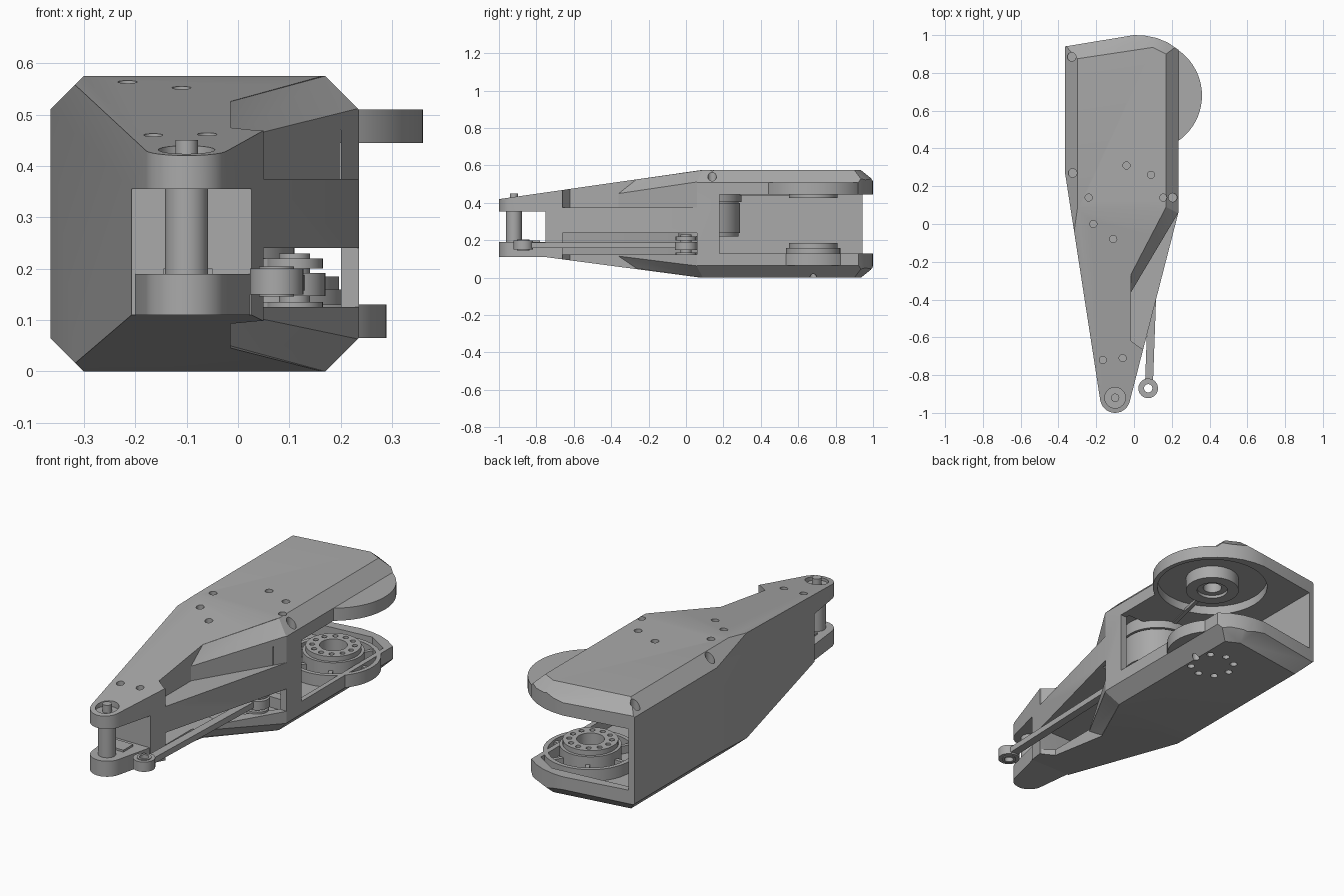
import bpy, bmesh, math
from mathutils import Vector

cube = bpy.data.objects.get("Cube")
if cube:
    bpy.data.objects.remove(cube, do_unlink=True)

grey = bpy.data.materials.new("metal grey")
grey.use_nodes = True
grey.diffuse_color = (0.4, 0.4, 0.4, 1)
grey.node_tree.nodes["Principled BSDF"].inputs["Base Color"].default_value = (0.4, 0.4, 0.4, 1)

HUB = (0.067, 0.68)
MOTOR = (-0.05, 0.12)
TIP = (-0.1, -0.92)
ROD_END = (0.075, -0.87)
CRANK = (0.11, 0.0)


def finish(name, bm, coll=None):
    bmesh.ops.recalc_face_normals(bm, faces=bm.faces)
    mesh = bpy.data.meshes.new(name)
    bm.to_mesh(mesh)
    bm.free()
    mesh.materials.append(grey)
    ob = bpy.data.objects.new(name, mesh)
    (coll or bpy.context.scene.collection).objects.link(ob)
    return ob


def hull_bm(points):
    bm = bmesh.new()
    for p in points:
        bm.verts.new(p)
    res = bmesh.ops.convex_hull(bm, input=bm.verts)
    junk = [v for v in set(res["geom_interior"] + res["geom_unused"]) if isinstance(v, bmesh.types.BMVert)]
    bmesh.ops.delete(bm, geom=junk, context="VERTS")
    bmesh.ops.dissolve_limit(bm, angle_limit=0.002, verts=bm.verts, edges=bm.edges)
    return bm


def hull(name, points, coll=None):
    return finish(name, hull_bm(points), coll)


def levels(plan, z0, z1):
    return [(x, y, z) for x, y in plan for z in (z0, z1)]


def prism(name, plan, z0, z1, coll=None):
    return hull(name, levels(plan, z0, z1), coll)


def box(name, x0, x1, y0, y1, z0, z1, coll=None):
    return prism(name, [(x0, y0), (x1, y0), (x1, y1), (x0, y1)], z0, z1, coll)


def circle(c, r, n=32):
    return [(c[0] + r * math.cos(math.tau * i / n), c[1] + r * math.sin(math.tau * i / n)) for i in range(n)]


def disc(name, c, r, z0, z1, coll=None, n=40):
    return prism(name, circle(c, r, n), z0, z1, coll)


def tube(name, c, ro, ri, z0, z1, n=48):
    bm = bmesh.new()
    rings = [[bm.verts.new((x, y, z)) for x, y in circle(c, r, n)]
             for r, z in ((ro, z0), (ro, z1), (ri, z1), (ri, z0))]
    for a, b in zip(rings, rings[1:] + rings[:1]):
        for i in range(n):
            j = (i + 1) % n
            bm.faces.new((a[i], a[j], b[j], b[i]))
    return finish(name, bm)


def bar(name, p, q, width, z0, z1, coll=None):
    p, q = Vector(p), Vector(q)
    side = (q - p).orthogonal().normalized() * width / 2
    return prism(name, [p + side, p - side, q - side, q + side], z0, z1, coll)


def carve(ob, cutters):
    """Subtract every cutter in the collection, then drop the cutters."""
    mod = ob.modifiers.new("carve", "BOOLEAN")
    mod.operand_type, mod.collection, mod.solver = "COLLECTION", cutters, "EXACT"
    deps = bpy.context.evaluated_depsgraph_get()
    mesh = bpy.data.meshes.new_from_object(ob.evaluated_get(deps))
    ob.modifiers.clear()
    ob.data = mesh
    for c in list(cutters.objects):
        bpy.data.objects.remove(c, do_unlink=True)
    bpy.data.collections.remove(cutters)


def cutter_group(name):
    coll = bpy.data.collections.new(name)
    coll.hide_render = True
    bpy.context.scene.collection.children.link(coll)
    return coll


# Housing block: plan outline extruded, then sloped and chamfered by planes
outline = circle(TIP, 0.08) + [(-0.365, 0.27), (-0.365, 0.94), (0, 1), (0.06, 0.997), (0.12, 0.985),
                               (0.18, 0.96), (0.235, 0.922), (0.235, 0.06)]
bm = hull_bm(levels(outline, 0, 0.575))
planes = [((0, 0.08, 0.575), (0, -0.1435, 1)), ((0, 0.08, 0), (0, -0.1325, -1))]
for top, s in ((0.575, 1), (0, -1)):
    planes += [((-0.3, 0, top), (-1, 0, s)), ((0.17, 0, top), (1, 0, s)),
               ((0, 0.92, top), (-0.12, 0.8, s)), ((0.17, 0.9, top), (0.4, 0.8, s))]
for co, no in planes:
    bmesh.ops.bisect_plane(bm, geom=bm.verts[:] + bm.edges[:] + bm.faces[:], plane_co=co,
                           plane_no=no, clear_outer=True)
    bmesh.ops.holes_fill(bm, edges=[e for e in bm.edges if e.is_boundary], sides=0)
housing = finish("housing", bm)

cut = cutter_group("housing_cutters")
# Side notches above and below the ledge, with their diagonal chamfers
notch = [(-0.015, -0.36), (0.235, 0.06), (0.5, 0.06), (0.5, -0.7), (0.04, -0.66), (-0.015, -0.62)]
prism("upper_notch", notch, 0.375, 0.7, cut)
prism("lower_notch", notch, -0.1, 0.24, cut)
for s, base in ((1, 0.575), (-1, 0)):
    edge = [(0.238, 0.06, 0.065), (-0.015, -0.36, 0.125 if s > 0 else 0.115),
            (0.17, 0.09, 0), (-0.015, -0.265, 0.05)]
    low = [(x, y, base - s * d) for x, y, d in edge]
    high = [(x, y, base + s * 0.1) for x, y, d in edge]
    out = [(0.4, -0.1, base + s * 0.1), (0.4, -0.1, base - s * 0.065)]
    hull("diagonal_chamfer", low + high + out, cut)
# Fork gap, linkage slot, motor bay and open rear bay
box("fork_gap", -0.4, 0.4, -1.1, -0.75, -0.1, 0.355, cut)
prism("linkage_slot", [(-0.18, -0.66), (0.4, -0.66), (0.4, 0.06), (-0.31, 0.06)], 0.125, 0.24, cut)
prism("motor_bay", [(-0.24, -0.1), (0.2, 0), (0.2, 0.2), (-0.335, 0.2), (-0.335, 0.1)], 0.125, 0.47, cut)
prism("floor_pocket", [(-0.25, -0.2), (0, -0.2), (0.2, 0.07), (0.2, 0.15), (-0.33, 0.15)], 0.07, 0.2, cut)
prism("rear_bay", [(-0.335, 0.18), (0.5, 0.18), (0.5, 1.1), (-0.335, 1.1)], 0.13, 0.445, cut)
prism("tray_pocket", [(-0.33, 0.2), (0.21, 0.2), (0.21, 0.88), (0.1, 0.95), (-0.33, 0.91)], 0.07, 0.2, cut)
disc("cover_recess", HUB, 0.27, 0.4, 0.495, cut)
# Screw holes
for x, y in ((-0.04, 0.31), (0.09, 0.26), (0.155, 0.14), (-0.24, 0.14), (-0.215, 0),
             (-0.11, -0.08), (-0.165, -0.72), (-0.06, -0.71)):
    z = 0.575 + min(0, 0.1435 * (y - 0.08))
    disc("screw_hole", (x, y), 0.019, z - 0.025, z + 0.1, cut, 16)
for c in ((-0.33, 0.885), (-0.325, 0.27), (0.205, 0.14)):
    disc("corner_hole", c, 0.023, 0.5, 0.7, cut, 16)
for c in circle(HUB, 0.105, 8):
    disc("base_hole", c, 0.018, -0.1, 0.055, cut, 14)
disc("tip_counterbore", TIP, 0.055, 0.41, 0.6, cut)
carve(housing, cut)

# Fork tip: lower lug, pin and web screw
lug = circle(TIP, 0.08) + [(-0.205, -0.7), (0.035, -0.7)]
prism("lower_lug", lug, 0.11, 0.19)
disc("tip_pin", TIP, 0.042, 0.18, 0.37)
disc("tip_pin_end", TIP, 0.022, 0.36, 0.45)
box("lug_pad", -0.145, -0.05, -0.86, -0.78, 0.185, 0.2)

# Upper bearing disc and its boss
disc("upper_disc", HUB, 0.293, 0.49, 0.51, n=64)
tube("upper_rim", HUB, 0.293, 0.27, 0.445, 0.51, 64)
tube("upper_boss", HUB, 0.13, 0.075, 0.425, 0.495)
tube("upper_boss_lip", HUB, 0.085, 0.045, 0.44, 0.495)
bar("cable", (0.05, 0.58), (-0.02, 0.27), 0.02, 0.44, 0.455)

# Lower tray flange, ribs and drilled hub
disc("tray_flange", HUB, 0.22, 0.065, 0.08, n=64)
tube("tray_rim", HUB, 0.222, 0.2, 0.065, 0.13, 64)
for a in range(6):
    d = Vector((math.cos(math.tau * a / 6), math.sin(math.tau * a / 6)))
    bar("tray_rib", Vector(HUB) + d * 0.12, Vector(HUB) + d * 0.205, 0.02, 0.07, 0.12)
for y in (0.36, 0.62):
    bar("tray_cross_rib", (-0.335, y), (-0.12, 0.6), 0.02, 0.07, 0.12)
bar("tray_front_rib", (0.0, 0.47), (-0.05, 0.19), 0.02, 0.07, 0.12)
tube("hub_base", HUB, 0.145, 0.065, 0.07, 0.16)
hub = tube("hub_ring", HUB, 0.13, 0.065, 0.155, 0.185)
cut = cutter_group("hub_cutters")
for c in circle(HUB, 0.1, 12):
    disc("bolt_hole", c, 0.013, 0.165, 0.3, cut, 12)
carve(hub, cut)

# Motor
disc("motor_body", MOTOR, 0.17, 0.24, 0.4, n=64)
disc("motor_cap", MOTOR, 0.176, 0.405, 0.475, n=64)
disc("motor_core", MOTOR, 0.16, 0.22, 0.43, n=48)
disc("motor_shaft", MOTOR, 0.04, 0.11, 0.23)

# Crank clevis and push rod
for z0, z1 in ((0.115, 0.135), (0.2, 0.22)):
    bar("crank_arm", MOTOR, CRANK, 0.09, z0, z1)
    disc("crank_eye", CRANK, 0.055, z0, z1)
disc("crank_bolt", CRANK, 0.03, 0.105, 0.23)
disc("rod_big_end", CRANK, 0.06, 0.147, 0.192)
bar("rod", (0.08, -0.83), CRANK, 0.042, 0.158, 0.188)
tube("rod_small_end", ROD_END, 0.052, 0.024, 0.15, 0.2)
tube("rod_bushing", ROD_END, 0.034, 0.022, 0.146, 0.204)

# Smooth round sides, keep hard edges crisp
bpy.ops.object.select_all(action="DESELECT")
for ob in bpy.context.scene.objects:
    if ob.type == "MESH" and grey.name in ob.data.materials:
        ob.select_set(True)
        bpy.context.view_layer.objects.active = ob
bpy.ops.object.shade_smooth_by_angle(angle=math.radians(25))
